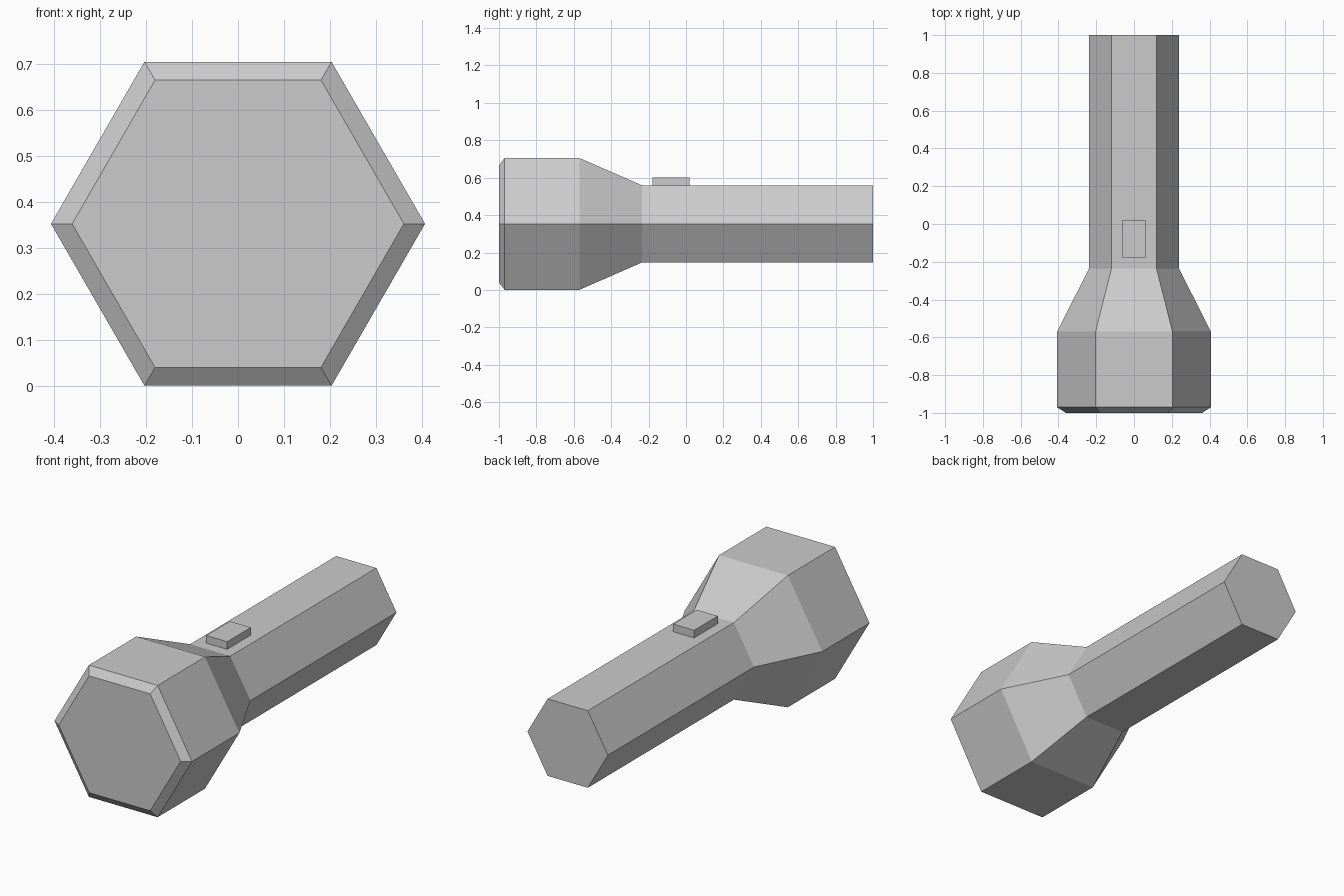
import bpy, bmesh
from math import cos, sin, pi

cube = bpy.data.objects.get("Cube")
if cube:
    bpy.data.objects.remove(cube, do_unlink=True)

SIDES = 6
AXIS_Z = 0.353

grey = bpy.data.materials.new("plain grey")
grey.use_nodes = True
grey.diffuse_color = (0.6, 0.6, 0.6, 1)
grey.node_tree.nodes["Principled BSDF"].inputs["Base Color"].default_value = grey.diffuse_color


def finish(name, bm):
    """Turn the bmesh into a flat shaded grey object."""
    bmesh.ops.recalc_face_normals(bm, faces=bm.faces)
    mesh = bpy.data.meshes.new(name)
    bm.to_mesh(mesh)
    bm.free()
    mesh.materials.append(grey)
    obj = bpy.data.objects.new(name, mesh)
    bpy.context.collection.objects.link(obj)
    return obj


def hex_loft(name, profile):
    """Closed six-sided loft along y through (y, corner radius) stations."""
    bm = bmesh.new()
    rings = []
    for y, r in profile:
        angles = [2 * pi * i / SIDES for i in range(SIDES)]
        rings.append([bm.verts.new((r * cos(a), y, AXIS_Z + r * sin(a))) for a in angles])
    for a, b in zip(rings, rings[1:]):
        for i in range(SIDES):
            j = (i + 1) % SIDES
            bm.faces.new((a[i], a[j], b[j], b[i]))
    bm.faces.new(rings[0])
    bm.faces.new(rings[-1])
    return finish(name, bm)


# Bevelled lamp head, tapered neck and straight handle in one shell
hex_loft("torch_body", [(-1, 0.361), (-0.97, 0.407), (-0.57, 0.407),
                        (-0.235, 0.238), (1, 0.238)])

# Switch on top of the handle
bm = bmesh.new()
bmesh.ops.create_cube(bm, size=1)
bmesh.ops.scale(bm, vec=(0.124, 0.2, 0.06), verts=bm.verts)
bmesh.ops.translate(bm, vec=(0, -0.08, 0.57), verts=bm.verts)
finish("switch", bm)
